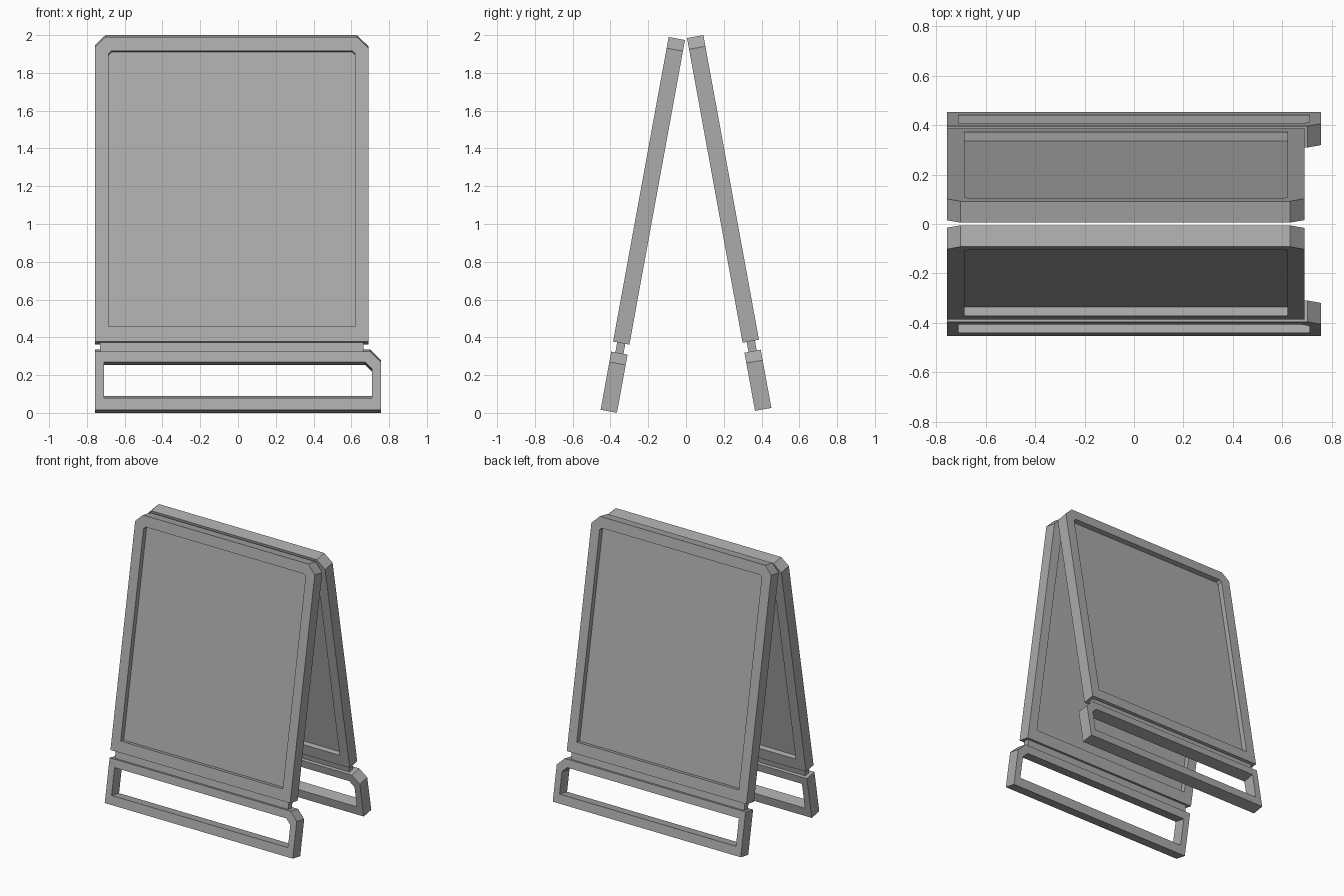
import bpy, bmesh, math
from mathutils import Matrix

if "Cube" in bpy.data.objects:
    bpy.data.objects.remove(bpy.data.objects["Cube"], do_unlink=True)

grey = bpy.data.materials.new("plain grey")
grey.use_nodes = True
colour = (0.41, 0.41, 0.41, 1)
grey.diffuse_color = colour
grey.node_tree.nodes["Principled BSDF"].inputs["Base Color"].default_value = colour

TILT = math.radians(10.34)
THICK = 0.088


def outline(x0, x1, z0, z1, left=0, right=0):
    """Rectangle whose top corners may be cut off."""
    pts = [(x0, z0), (x1, z0)]
    pts += [(x1, z1 - right), (x1 - right, z1)] if right else [(x1, z1)]
    pts += [(x0 + left, z1), (x0, z1 - left)] if left else [(x0, z1)]
    return pts


def build(name, place, outer, inner=None, d0=0.0, d1=THICK):
    """Prism between two depths, with an optional opening of equal point count."""
    bm = bmesh.new()

    def loop(pts, d):
        return [bm.verts.new((x, d, z)) for x, z in pts]

    def bridge(a, b):
        n = len(a)
        for i in range(n):
            j = (i + 1) % n
            bm.faces.new((a[i], a[j], b[j], b[i]))

    front, back = loop(outer, d0), loop(outer, d1)
    bridge(front, back)
    if inner:
        hole_front, hole_back = loop(inner, d0), loop(inner, d1)
        bridge(hole_front, hole_back)
        bridge(front, hole_front)
        bridge(back, hole_back)
    else:
        bm.faces.new(front)
        bm.faces.new(back)
    bm.transform(place)
    bmesh.ops.recalc_face_normals(bm, faces=bm.faces)
    mesh = bpy.data.meshes.new(name)
    bm.to_mesh(mesh)
    bm.free()
    mesh.materials.append(grey)
    bpy.context.collection.objects.link(bpy.data.objects.new(name, mesh))


def leaf(side, place):
    # Raised border around the display board
    opening = outline(-0.685, 0.62, 0.447, 1.931, 0.015, 0.015)
    build(side + "_border", place,
          outline(-0.757, 0.69, 0.367, 2.006, 0.055, 0.06), opening)
    # Thin board recessed from both faces
    build(side + "_board", place, opening, d0=0.036, d1=0.052)
    # Narrow strip joining border and foot
    build(side + "_neck", place, outline(-0.73, 0.665, 0.313, 0.367),
          d0=0.022, d1=0.066)
    # Open foot frame with one cut corner
    build(side + "_foot", place,
          outline(-0.757, 0.757, 0.01 - 0.01, 0.313, right=0.056),
          outline(-0.71, 0.71, 0.064, 0.257, right=0.037))


# Two leaning leaves, the back one mirrored and slightly higher
lean = Matrix.Translation((0, -0.452, 0.0165)) @ Matrix.Rotation(-TILT, 4, 'X')
mirror = Matrix.Translation((0, 0, 0.01)) @ Matrix.Diagonal((1, -1, 1, 1))
leaf("front", lean)
leaf("back", mirror @ lean)
